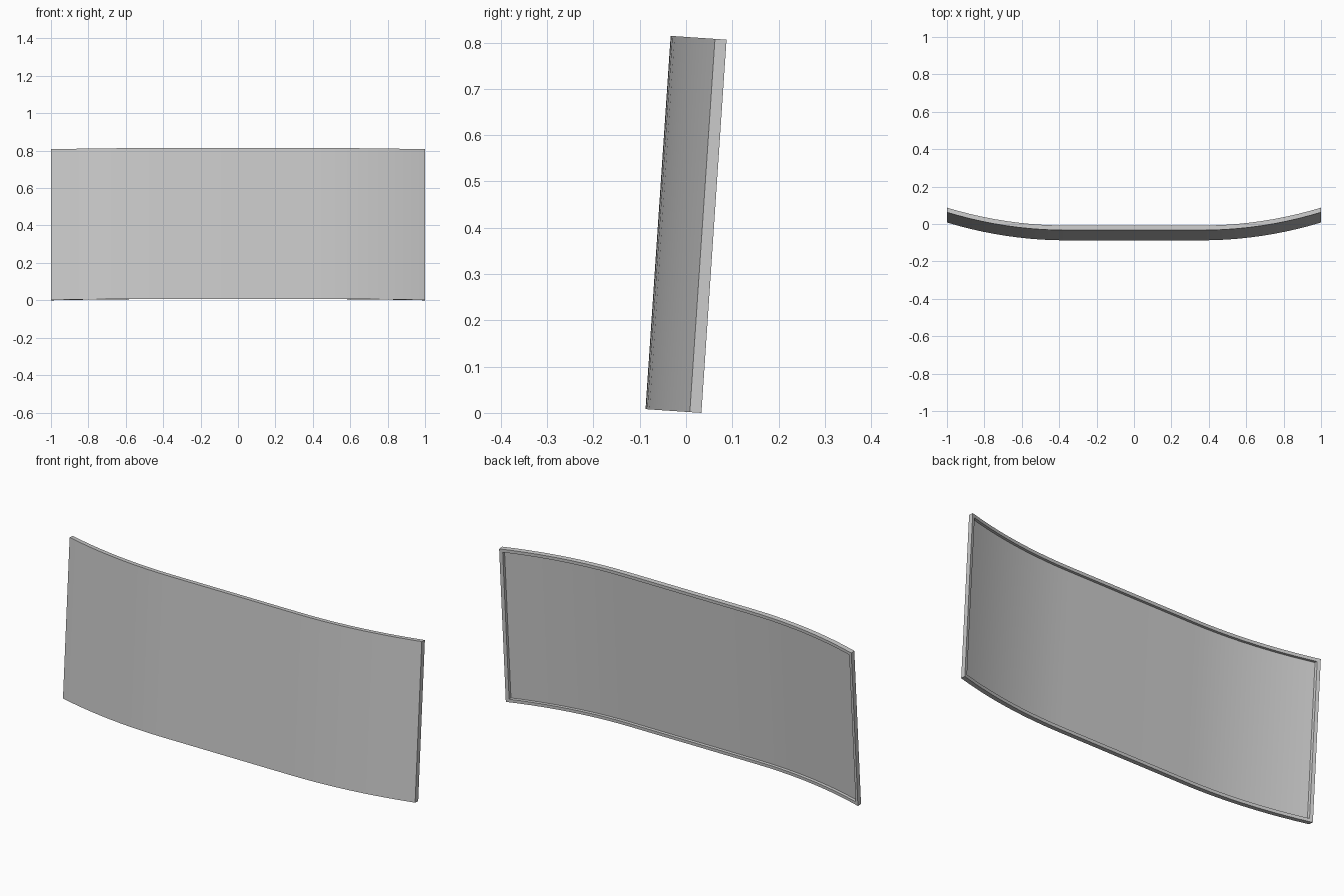
import bpy, bmesh, math
from mathutils import Matrix

if "Cube" in bpy.data.objects:
    bpy.data.objects.remove(bpy.data.objects["Cube"])

H, THICK, FLOOR, RIM = 0.808, 0.025, 0.010, 0.016
FLAT, RISE, TILT = 0.36, 0.096, math.radians(3.85)
R = ((1 - FLAT) ** 2 + RISE ** 2) / (2 * RISE)


def curve(x):
    """Flat centre that sweeps back in an arc at both sides."""
    d = max(0.0, abs(x) - FLAT)
    return R - math.sqrt(R * R - d * d)


# Column and row positions, including the rim lines
end = math.asin((1 - FLAT) / R)
half = [FLAT + R * math.sin(end * i / 10) for i in range(10)] + [1 - RIM, 1.0]
xs = [-x for x in reversed(half)] + half
zs = [0, RIM, H - RIM, H]
nx, nz = len(xs) - 1, len(zs) - 1

bm = bmesh.new()


def quad(*pts):
    bm.faces.new([bm.verts.new((x, curve(x) + d, z)) for x, d, z in pts])


def depth(i, j):
    """Back depth of a cell: none outside, rim at border, recess inside."""
    if not (0 <= i < nx and 0 <= j < nz):
        return 0
    return THICK if i in (0, nx - 1) or j in (0, nz - 1) else FLOOR


for i in range(nx):
    for j in range(nz):
        a, b, c, e = xs[i], xs[i + 1], zs[j], zs[j + 1]
        d = depth(i, j)
        # Front skin and back skin
        quad((a, 0, c), (b, 0, c), (b, 0, e), (a, 0, e))
        quad((a, d, c), (a, d, e), (b, d, e), (b, d, c))
        # Walls wherever this cell stands above its neighbour
        for ni, nj, p, q in ((i - 1, j, (a, c), (a, e)), (i + 1, j, (b, e), (b, c)),
                             (i, j - 1, (b, c), (a, c)), (i, j + 1, (a, e), (b, e))):
            n = depth(ni, nj)
            if n < d:
                quad((p[0], n, p[1]), (q[0], n, q[1]), (q[0], d, q[1]), (p[0], d, p[1]))

bmesh.ops.remove_doubles(bm, verts=bm.verts, dist=1e-5)
bmesh.ops.recalc_face_normals(bm, faces=bm.faces)

# Lean the panel back, then centre it and stand it on the ground
bm.transform(Matrix.Rotation(-TILT, 4, 'X'))
ys = [v.co.y for v in bm.verts]
low = min(v.co.z for v in bm.verts)
bm.transform(Matrix.Translation((0, -(min(ys) + max(ys)) / 2, -low)))

mesh = bpy.data.meshes.new("curved_panel")
bm.to_mesh(mesh)
bm.free()
panel = bpy.data.objects.new("curved_panel", mesh)
bpy.context.collection.objects.link(panel)
bpy.context.view_layer.objects.active = panel
panel.select_set(True)
bpy.ops.object.shade_smooth_by_angle(angle=math.radians(30))
